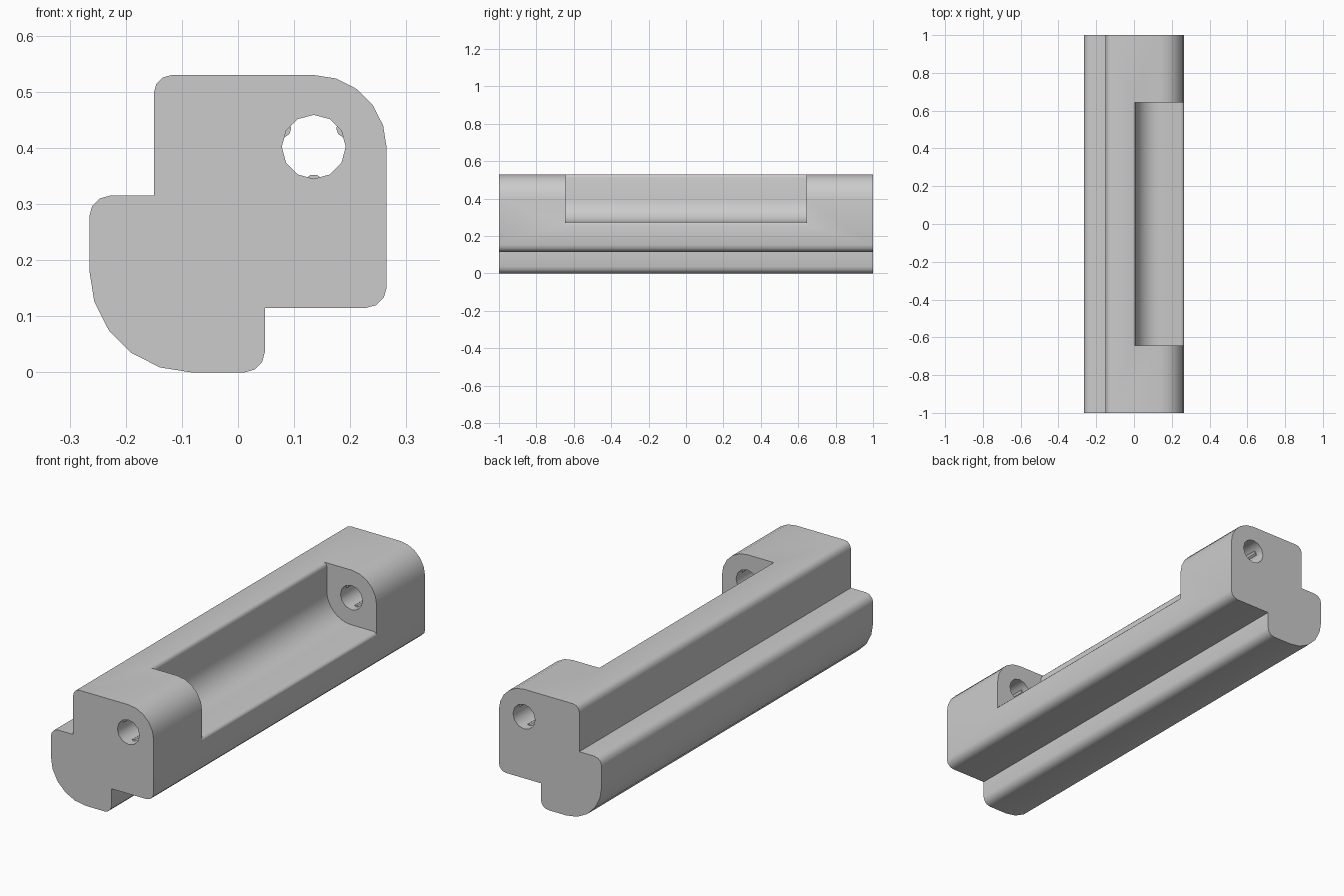
import bpy, bmesh, math
from mathutils import Vector

cube = bpy.data.objects.get("Cube")
if cube:
    bpy.data.objects.remove(cube, do_unlink=True)

grey = bpy.data.materials.new("plain grey")
grey.use_nodes = True
grey.diffuse_color = (0.6, 0.6, 0.6, 1)
grey.node_tree.nodes["Principled BSDF"].inputs["Base Color"].default_value = (0.6, 0.6, 0.6, 1)


def rounded(corners):
    """Outline in x, z from (x, z, radius, segments) right-angle corners."""
    out = []
    for i, (x, z, r, n) in enumerate(corners):
        p = Vector((x, z))
        if not r:
            out.append(p)
            continue
        a = (Vector(corners[i - 1][:2]) - p).normalized() * r
        b = (Vector(corners[(i + 1) % len(corners)][:2]) - p).normalized() * r
        for k in range(n + 1):
            t = k / n * math.pi / 2
            out.append(p + a * (1 - math.sin(t)) + b * (1 - math.cos(t)))
    return out


def circle(cx, cz, r, n):
    return [Vector((cx + r * math.cos(k * math.tau / n),
                    cz + r * math.sin(k * math.tau / n))) for k in range(n)]


def extrude(name, outline, y0, y1):
    bm = bmesh.new()
    face = bm.faces.new([bm.verts.new((p.x, y0, p.y)) for p in outline])
    new = bmesh.ops.extrude_face_region(bm, geom=[face])["geom"]
    bmesh.ops.translate(bm, vec=(0, y1 - y0, 0),
                        verts=[v for v in new if isinstance(v, bmesh.types.BMVert)])
    bmesh.ops.recalc_face_normals(bm, faces=bm.faces)
    mesh = bpy.data.meshes.new(name)
    bm.to_mesh(mesh)
    bm.free()
    mesh.materials.append(grey)
    obj = bpy.data.objects.new(name, mesh)
    bpy.context.collection.objects.link(obj)
    return obj


def smooth(obj):
    bpy.ops.object.select_all(action="DESELECT")
    obj.select_set(True)
    bpy.context.view_layer.objects.active = obj
    bpy.ops.object.shade_smooth_by_angle(angle=math.radians(35))


# Stepped bar with rounded corners
bar = extrude("bar_body", rounded([
    (-0.15, 0.53, 0.032, 3), (0.265, 0.53, 0.13, 5), (0.265, 0.115, 0.037, 3),
    (0.048, 0.115, 0, 0), (0.048, 0, 0.037, 3), (-0.265, 0, 0.182, 5),
    (-0.265, 0.315, 0.037, 3), (-0.15, 0.315, 0, 0)]), -1, 1)

# Long pocket with a curved inner corner and softened lips
pocket = extrude("pocket_cutter", rounded([
    (-0.012, 0.6, 0, 0), (-0.012, 0.531, 0, 0), (0.008, 0.531, 0.018, 3),
    (0.008, 0.275, 0.125, 8), (0.266, 0.275, 0.018, 3), (0.266, 0.255, 0, 0),
    (0.4, 0.255, 0, 0), (0.4, 0.6, 0, 0)]), -0.643, 0.643)

# Pin hole through both end blocks
HX, HZ, HR = 0.135, 0.402, 0.057
hole = extrude("hole_cutter", circle(HX, HZ, HR, 12), -1.1, 1.1)

for cutter in (pocket, hole):
    mod = bar.modifiers.new(cutter.name, "BOOLEAN")
    mod.operation = "DIFFERENCE"
    mod.solver = "EXACT"
    mod.object = cutter
bpy.context.view_layer.update()
cut = bpy.data.meshes.new_from_object(bar.evaluated_get(bpy.context.evaluated_depsgraph_get()))
bar.modifiers.clear()
bar.data = cut
for cutter in (pocket, hole):
    bpy.data.objects.remove(cutter, do_unlink=True)
smooth(bar)

# Three grip ribs inside each hole
for side, end in ((-1, "front"), (1, "back")):
    for i in range(3):
        a = math.radians(30 + 120 * i)
        d = HR + 0.009
        rib = extrude(f"{end}_grip_rib_{i + 1}",
                      circle(HX + d * math.cos(a), HZ + d * math.sin(a), 0.017, 10),
                      side * 0.68, side * 0.96)
        smooth(rib)
